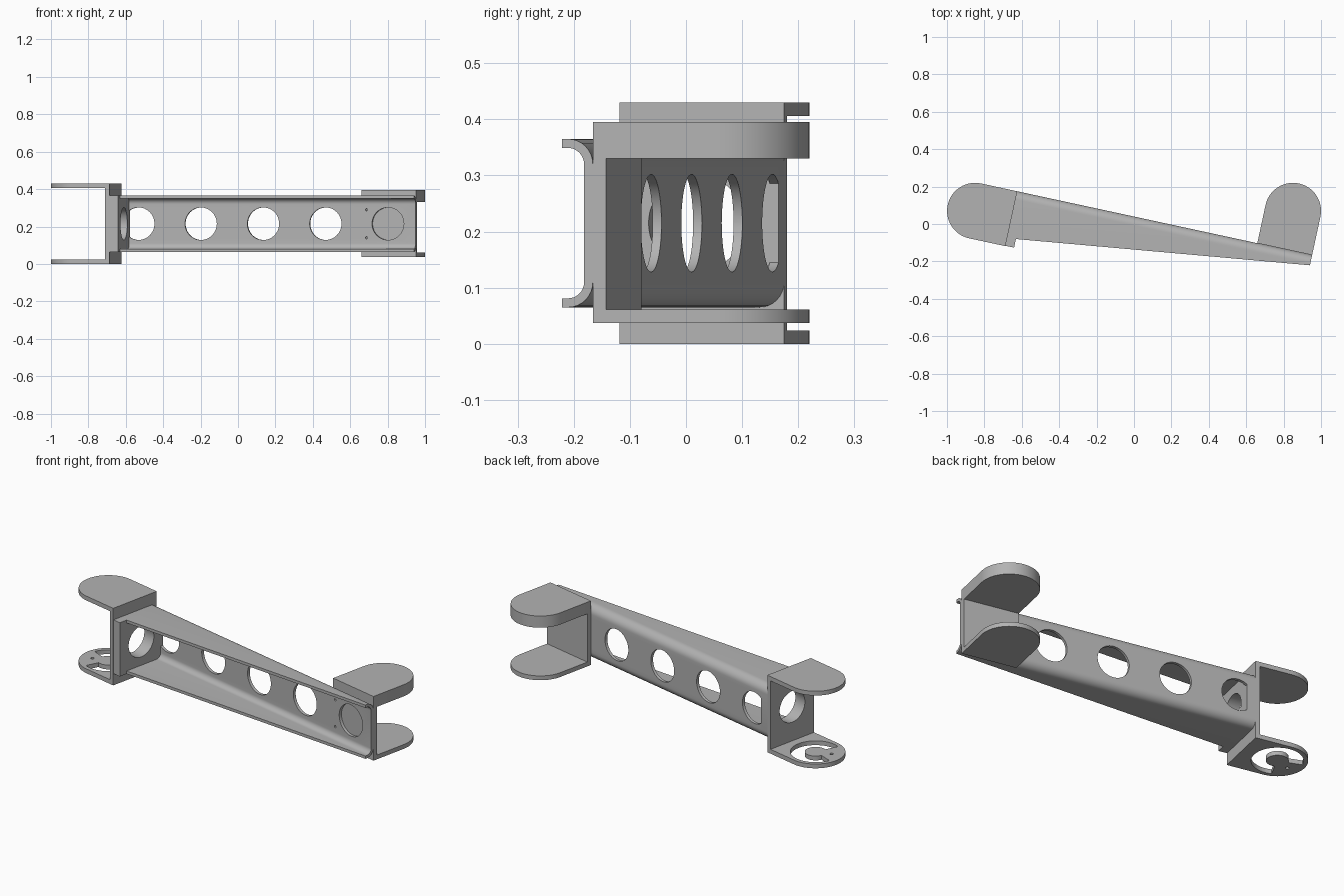
import bpy, bmesh
from math import sin, cos, pi, radians
from mathutils import Matrix, Vector

if "Cube" in bpy.data.objects:
    bpy.data.objects.remove(bpy.data.objects["Cube"])

TURN = Matrix.Rotation(radians(-12.2), 4, 'Z')   # arm lies diagonally
MID = 0.215                                      # centre height of the arm
BACK = 0.039                                     # back plane of the arm
WALL = 0.024
RADIUS = 0.15
LEFT = (-0.845, -0.111)                          # fork pivot centres
RIGHT = (0.816, 0.248)
LEFT_BASE = -0.647
HOLE = 0.087

grey = bpy.data.materials.new("plain grey")
grey.use_nodes = True
grey.diffuse_color = (0.45, 0.45, 0.45, 1)
grey.node_tree.nodes["Principled BSDF"].inputs["Base Color"].default_value = (0.45, 0.45, 0.45, 1)


def loft(name, ring_a, ring_b):
    """Closed solid between two matching rings of points."""
    bm = bmesh.new()
    a = [bm.verts.new(TURN @ Vector(p)) for p in ring_a]
    b = [bm.verts.new(TURN @ Vector(p)) for p in ring_b]
    n = len(a)
    bm.faces.new(a)
    bm.faces.new(b[::-1])
    for i in range(n):
        j = (i + 1) % n
        bm.faces.new((a[j], a[i], b[i], b[j]))
    bmesh.ops.recalc_face_normals(bm, faces=bm.faces[:])
    mesh = bpy.data.meshes.new(name)
    bm.to_mesh(mesh)
    bm.free()
    mesh.materials.append(grey)
    ob = bpy.data.objects.new(name, mesh)
    bpy.context.collection.objects.link(ob)
    return ob


def prism(name, outline, z0, z1):
    return loft(name, [(x, y, z0) for x, y in outline], [(x, y, z1) for x, y in outline])


def box(name, x0, x1, y0, y1, z0, z1):
    return prism(name, [(x0, y0), (x1, y0), (x1, y1), (x0, y1)], z0, z1)


def arc(cx, cy, r, start, end, steps):
    angles = [radians(start + (end - start) * i / steps) for i in range(steps + 1)]
    return [(cx + r * cos(t), cy + r * sin(t)) for t in angles]


def circle(cx, cy, r, steps=48):
    return arc(cx, cy, r, 0, 360, steps)[:-1]


def cut(ob, cutters):
    """Subtract the cutters, bake the result and remove them."""
    for c in cutters:
        mod = ob.modifiers.new("cut", 'BOOLEAN')
        mod.operation = 'DIFFERENCE'
        mod.solver = 'EXACT'
        mod.object = c
        c.hide_render = True
    bpy.context.view_layer.update()
    baked = bpy.data.meshes.new_from_object(ob.evaluated_get(bpy.context.evaluated_depsgraph_get()))
    ob.modifiers.clear()
    ob.data = baked
    for c in cutters:
        bpy.data.objects.remove(c)


def bore_back(x, z, r):
    """Cutter along the arm's depth."""
    pts = circle(x, z, r)
    return loft("bore", [(p, -0.05, q) for p, q in pts], [(p, 0.05, q) for p, q in pts])


def bore_end():
    """Cutter along the arm's length, at the left end."""
    pts = circle(-0.111, MID, HOLE)
    return loft("bore", [(-0.72, p, q) for p, q in pts], [(-0.58, p, q) for p, q in pts])


# Tapered channel with rounded back corners
HALF, THICK, BEND = 0.15, 0.016, 0.045


def half_profile(inset):
    """Upper corner, from flange to web, as (depth, height)."""
    return arc(BACK - BEND, HALF - BEND, BEND - inset, 90, 0, 8)


def channel_ring(x, tip):
    outer, inner = half_profile(0), half_profile(THICK)
    upper = [(tip, HALF)] + outer
    lower = [(tip, HALF - THICK)] + inner
    ring = upper + [(y, -z) for y, z in upper[::-1]]
    ring += [(y, -z) for y, z in lower] + lower[::-1]
    return [(x, y, MID + z) for y, z in ring]


arm = loft("arm_channel", channel_ring(-0.6, -0.212), channel_ring(0.966, -0.017))
holes = [bore_back(-0.549 + 0.341 * i, MID, HOLE) for i in range(5)]
holes += [bore_back(0.698, MID + s * 0.075, 0.006) for s in (-1, 1)]
cut(arm, holes)

# Root block joining the channel to the left fork
corner = half_profile(0)
section = [(-0.259, HALF)] + corner
section += [(y, -z) for y, z in section[::-1]]
root = loft("root_block", [(LEFT_BASE, y, MID + z) for y, z in section],
            [(-0.6, y, MID + z) for y, z in section])
cut(root, [bore_end()])

# Left fork
cx, cy = LEFT
tongue = arc(cx, cy, RADIUS, 90, 270, 32) + [(LEFT_BASE, cy - RADIUS), (LEFT_BASE, cy + RADIUS)]
left_top = prism("left_fork_top", tongue, 0.43 - WALL, 0.43)
left_bottom = prism("left_fork_bottom", tongue, 0, WALL)
left_wall = box("left_fork_wall", LEFT_BASE - WALL, LEFT_BASE, cy - RADIUS, cy + RADIUS, WALL, 0.43 - WALL)
cut(left_wall, [bore_end()])

# Curved slot around the hub of the lower left plate
slot = arc(cx, cy, 0.128, -105, 170, 40) + arc(cx, cy, 0.055, 170, -105, 40)
cut(left_bottom, [prism("slot", slot, -0.05, 0.1),
                  prism("pin", circle(cx - 0.075, cy - 0.04, 0.009, 16), -0.05, 0.1)])

# Right fork, with a thick upper plate
cx, cy = RIGHT
tongue = arc(cx, cy, RADIUS, 0, 180, 32) + [(cx - RADIUS, BACK), (cx + RADIUS, BACK)]
right_top = prism("right_fork_top", tongue, 0.33, 0.395)
right_bottom = prism("right_fork_bottom", tongue, 0.037, 0.061)
right_wall = box("right_fork_wall", cx - RADIUS, cx + RADIUS, BACK, BACK + WALL, 0.061, 0.33)

# Smooth curved faces, keep edges crisp
parts = [arm, root, left_top, left_bottom, left_wall, right_top, right_bottom, right_wall]
bpy.ops.object.select_all(action='DESELECT')
for ob in parts:
    ob.select_set(True)
bpy.context.view_layer.objects.active = arm
bpy.ops.object.shade_smooth_by_angle(angle=radians(30))
